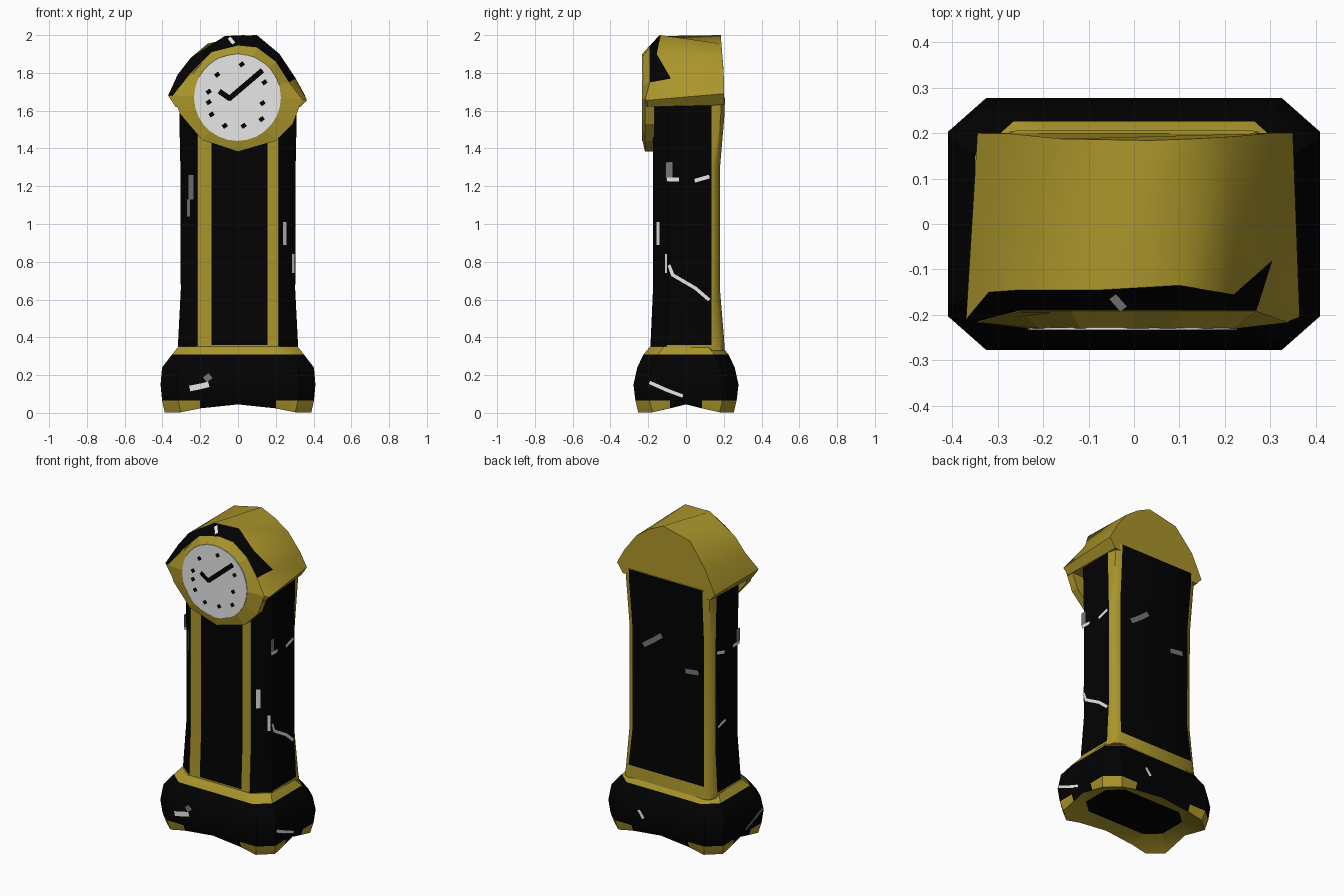
import bpy, bmesh, math
from mathutils import Vector

if "Cube" in bpy.data.objects:
    bpy.data.objects.remove(bpy.data.objects["Cube"])


def material(name, rgb):
    m = bpy.data.materials.new(name)
    m.diffuse_color = (*rgb, 1)
    m.use_nodes = True
    m.node_tree.nodes["Principled BSDF"].inputs["Base Color"].default_value = m.diffuse_color
    return m


MATS = [material("old_gold", (0.40, 0.30, 0.024)),
        material("black", (0.0005, 0.0005, 0.0005)),
        material("dial_white", (0.88, 0.88, 0.88)),
        material("grey", (0.18, 0.18, 0.18))]
GOLD, BLACK, WHITE, GREY = range(4)


def finish(name, bm, recalc=True):
    if recalc:
        bmesh.ops.recalc_face_normals(bm, faces=bm.faces)
    me = bpy.data.meshes.new(name)
    bm.to_mesh(me)
    bm.free()
    for m in MATS:
        me.materials.append(m)
    ob = bpy.data.objects.new(name, me)
    bpy.context.collection.objects.link(ob)
    return ob


def loft(name, rings, colour, caps=(GOLD, GOLD)):
    """Skin closed rings; colour(row, column) picks each face's material."""
    bm = bmesh.new()
    vs = [[bm.verts.new(p) for p in r] for r in rings]
    n = len(rings[0])
    for r in range(len(rings) - 1):
        for c in range(n):
            d = (c + 1) % n
            f = bm.faces.new((vs[r][c], vs[r][d], vs[r + 1][d], vs[r + 1][c]))
            f.material_index = colour(r, c)
    for ring, m in zip((vs[0], vs[-1]), caps):
        bm.faces.new(ring).material_index = m
    return finish(name, bm)


def strokes(name, lines, place, out, mat):
    """Thin flat strokes (width, points) drawn on a plane given by place(u, v)."""
    bm = bmesh.new()
    for w, pts in lines:
        for a, b in zip(pts, pts[1:]):
            a, b = Vector(a), Vector(b)
            d = (b - a).normalized()
            s = Vector((-d.y, d.x)) * w / 2
            e = d * w * 0.2
            f = bm.faces.new([bm.verts.new(place(*p)) for p in
                              (a - e - s, b + e - s, b + e + s, a - e + s)])
            f.normal_update()
            if f.normal.dot(Vector(out)) < 0:
                f.normal_flip()
            f.material_index = mat
    return finish(name, bm, recalc=False)


# Base: chamfered plinth with arched underside and gold feet
def base_ring(hx, hy, z, arch=0.0):
    sx, sy = hx - 0.085, hy - 0.075
    q = [(0, -hy, 1), (min(0.2, sx), -hy, 0.5), (sx, -hy, 0),
         (hx, -sy, 0), (hx, -0.085, 0.5)]
    right = q + [(hx, 0, 1)] + [(x, -y, k) for x, y, k in q[::-1]]
    left = [(-x, y, k) for x, y, k in right[-2:0:-1]]
    return [(x, y, z + arch * k) for x, y, k in right + left]


def base_colour(r, c):
    if r in (0, 5):                      # inner rim and top slope
        return GOLD
    if r == 1:                           # feet: only the corner columns
        return BLACK if c in (0, 4, 5, 9, 10, 14, 15, 19) else GOLD
    return BLACK


base = loft("base", [base_ring(0.29, 0.165, 0.06),
                     base_ring(0.388, 0.253, 0.003, 0.042),
                     base_ring(0.402, 0.268, 0.065),
                     base_ring(0.41, 0.278, 0.15),
                     base_ring(0.402, 0.258, 0.24),
                     base_ring(0.35, 0.226, 0.308),
                     base_ring(0.315, 0.19, 0.352)], base_colour, (BLACK, GOLD))


# Trunk: black panels in gold strips, corners cut
def trunk_ring(z, w, f, b, lift=0.0):
    return [(x, y, z + (lift if y == b else 0)) for x, y in (
        (-0.215, -f), (-0.14, -f), (0.155, -f), (0.215, -f),
        (w, -f + 0.085), (w, 0.135), (w - 0.015, b - 0.02), (w - 0.05, b),
        (0, b), (0.05 - w, b), (0.015 - w, b - 0.02), (-w, 0.135), (-w, -f + 0.085))]


PANELS = (1, 3, 4, 7, 8, 11, 12)
trunk = loft("trunk", [trunk_ring(0.33, 0.32, 0.19, 0.205),
                       trunk_ring(0.36, 0.318, 0.188, 0.20, 0.05),
                       trunk_ring(0.65, 0.303, 0.175, 0.18),
                       trunk_ring(1.30, 0.305, 0.175, 0.18),
                       trunk_ring(1.58, 0.311, 0.175, 0.204),
                       trunk_ring(1.67, 0.311, 0.175, 0.206)],
             lambda r, c: BLACK if r and c in PANELS or c in (3, 12) else GOLD)

# Hood: arched barrel with a black bevel at the front
INNER = [(-0.31, 1.62), (-0.345, 1.68), (-0.25, 1.80), (-0.14, 1.91), (0, 1.945),
         (0.10, 1.935), (0.20, 1.86), (0.27, 1.75), (0.34, 1.66), (0.31, 1.62)]
OUTER = [(-0.33, 1.62), (-0.37, 1.68), (-0.32, 1.79), (-0.25, 1.88), (-0.07, 1.995),
         (0.10, 2.0), (0.22, 1.90), (0.305, 1.77), (0.365, 1.655), (0.33, 1.62)]
REAR = [(-0.31, 1.62), (-0.345, 1.66), (-0.275, 1.81), (-0.16, 1.955), (0.035, 2.0),
        (0.13, 1.955), (0.22, 1.89), (0.30, 1.78), (0.35, 1.69), (0.31, 1.63)]
EDGE_Y = [-0.21, -0.21, -0.15, -0.145, -0.145, -0.135, -0.155, -0.08, -0.205, -0.205]


def inner_y(z):
    return -0.19 if z > 1.7 else -0.215


hood = loft("hood", [[(x, inner_y(z), z) for x, z in INNER],
                     [(x, y, z) for (x, z), y in zip(OUTER, EDGE_Y)],
                     [(x, 0.20 - max(0, z - 1.8) * 0.08, z) for x, z in REAR]],
            lambda r, c: BLACK if r == 0 and 1 <= c <= 6 else GOLD)

# Dial surround: faceted plate below the hood, rising to the dial rim
CX, CZ, R = -0.003, 1.67, 0.23
LOWER = [(0.29, 1.53), (0.20, 1.44), (0, 1.383), (-0.19, 1.445), (-0.305, 1.58)]
outline = INNER[1:-1] + LOWER


def rim(x, z):
    d = Vector((x - CX, z - CZ)).normalized() * (R + 0.002)
    return (CX + d.x, -0.23, CZ + d.y)


loft("dial_surround", [[(x, -0.168, z) for x, z in outline],
                       [(x, inner_y(z) - 0.002, z) for x, z in outline],
                       [rim(x, z) for x, z in outline]], lambda r, c: GOLD)

# Dial face
loft("dial", [[(CX + R * math.cos(t * math.tau / 28), y, CZ + R * math.sin(t * math.tau / 28))
               for t in range(28)] for y in (-0.234, -0.228)],
     lambda r, c: WHITE, (WHITE, WHITE))


def on_front(y):
    return lambda u, v: (u, y, v)


# Hands and hour marks
strokes("hands", [(0.028, [(-0.095, 1.70), (-0.045, 1.665), (0.125, 1.81)])],
        on_front(-0.237), (0, -1, 0), BLACK)
MARKS = [(0.02, 1.845), (0.14, 1.75), (0.13, 1.64), (0.125, 1.555), (0.03, 1.52),
         (-0.07, 1.52), (-0.14, 1.58), (-0.155, 1.645), (-0.155, 1.70), (-0.11, 1.79)]
strokes("hour_marks", [(0.022, [(x - 0.007, z - 0.005), (x + 0.007, z + 0.005)])
                       for x, z in MARKS], on_front(-0.236), (0, -1, 0), BLACK)

# Worn scratches on the black panels
strokes("base_front_scratch", [(0.03, [(-0.25, 0.13), (-0.20, 0.14), (-0.16, 0.15)])],
        on_front(-0.279), (0, -1, 0), WHITE)
strokes("base_front_smudge", [(0.035, [(-0.17, 0.18), (-0.15, 0.195)])],
        on_front(-0.277), (0, -1, 0), GREY)
strokes("hood_scratch", [(0.02, [(-0.045, 1.98), (-0.025, 1.955)])],
        lambda u, v: (u, -0.194 + 0.9 * (v - 1.945), v + 0.003), (0, -1, 1), WHITE)
short = [(0.02, [(-0.10, 1.235), (-0.04, 1.235)]), (0.02, [(0.05, 1.23), (0.12, 1.25)])]
smudge = [(0.035, [(-0.09, 1.25), (-0.09, 1.32)])]
CURVES = {1: [(-0.09, 0.78), (-0.07, 0.73), (0.05, 0.66), (0.12, 0.60)],
          -1: [(0.11, 0.77), (0.04, 0.79)]}
for s, word in ((1, "right"), (-1, "left")):
    spot = lambda u, v: (s * 0.3075, u, v)
    corner = lambda u, v: (s * (0.217 + 0.09 * u), -0.178 + 0.085 * u, v)
    strokes(word + "_scratches", short + [(0.018, CURVES[s])], spot, (s, 0, 0), WHITE)
    strokes(word + "_smudge", smudge, spot, (s, 0, 0), GREY)
    strokes(word + "_base_scratch", [(0.018, [(-0.19, 0.16), (-0.10, 0.12), (-0.02, 0.09)])],
            lambda u, v: (s * 0.411, u, v), (s, 0, 0), WHITE if s > 0 else GREY)
    if s > 0:
        strokes("right_corner_scratch", [(0.2, [(0.35, 0.93), (0.35, 0.97)]),
                                         (0.15, [(0.85, 0.77), (0.85, 0.81)])],
                corner, (s, -1, 0), WHITE)
    else:
        strokes("left_corner_smudge", [(0.3, [(0.35, 1.19), (0.35, 1.20)]),
                                       (0.2, [(0.5, 1.08), (0.5, 1.09)])],
                corner, (s, -1, 0), GREY)
strokes("back_smudges", [(0.03, [(0.17, 1.20), (0.10, 1.25), (0.05, 1.29)]),
                         (0.03, [(-0.21, 1.12), (-0.13, 1.11)])],
        on_front(0.183), (0, 1, 0), GREY)
strokes("base_back_scratch", [(0.02, [(0.14, 0.18), (0.11, 0.14)])],
        on_front(0.279), (0, 1, 0), WHITE)

# Soft shading on the large lumpy bodies
for ob in (base, trunk, hood):
    ob.select_set(True)
bpy.context.view_layer.objects.active = hood
bpy.ops.object.shade_smooth_by_angle(angle=math.radians(35))
